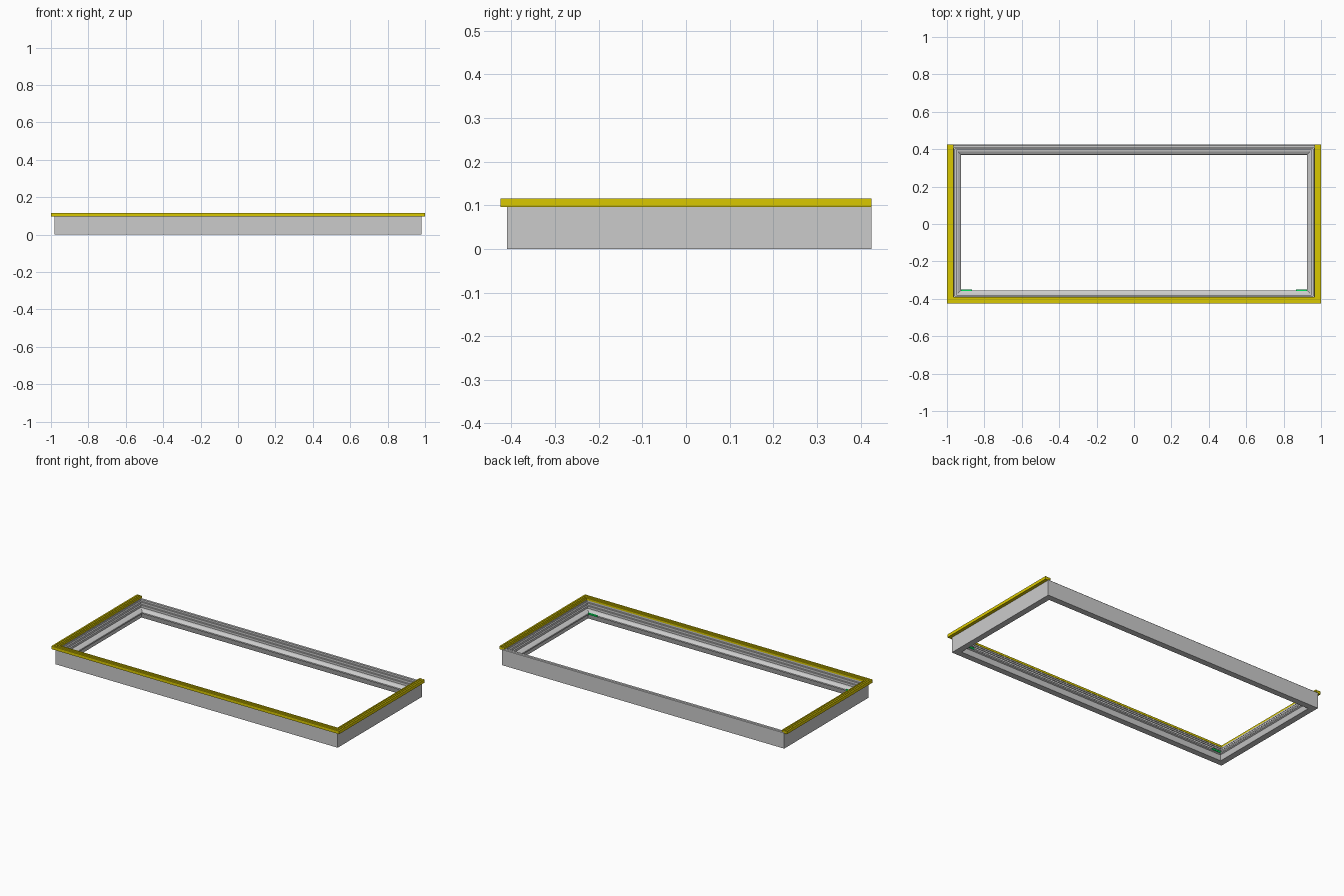
import bpy, bmesh

if "Cube" in bpy.data.objects:
    bpy.data.objects.remove(bpy.data.objects["Cube"])


def material(name, rgb):
    m = bpy.data.materials.new(name)
    m.diffuse_color = (*rgb, 1)
    m.use_nodes = True
    m.node_tree.nodes["Principled BSDF"].inputs["Base Color"].default_value = m.diffuse_color
    return m


def sweep(name, profile, hx, y0, y1, closed, mat=None):
    """Mitred sweep of an (inset, z) profile round a rectangle; open = no back rail."""
    bm = bmesh.new()
    rings = []
    for sx, back in ((-1, True), (-1, False), (1, False), (1, True)):
        ring = []
        for d, z in profile:
            y = (y1 - (d if closed else 0)) if back else y0 + d
            ring.append(bm.verts.new((sx * (hx - d), y, z)))
        rings.append(ring)
    n = len(profile)
    for i in range(4 if closed else 3):
        a, b = rings[i], rings[(i + 1) % 4]
        for j in range(n):
            k = (j + 1) % n
            bm.faces.new((a[j], a[k], b[k], b[j]))
    if not closed:
        bm.faces.new(rings[0])
        bm.faces.new(rings[-1])
    finish(bm, name, mat)


def finish(bm, name, mat):
    bmesh.ops.recalc_face_normals(bm, faces=bm.faces)
    me = bpy.data.meshes.new(name)
    bm.to_mesh(me)
    bm.free()
    if mat:
        me.materials.append(mat)
    bpy.context.collection.objects.link(bpy.data.objects.new(name, me))


def box(name, lo, hi, mat):
    bm = bmesh.new()
    bmesh.ops.create_cube(bm, size=1)
    for v in bm.verts:
        v.co = [(l + h) / 2 + c * (h - l) for l, h, c in zip(lo, hi, v.co)]
    finish(bm, name, mat)


yellow = material("yellow", (0.70, 0.58, 0.0))
green = material("green", (0.0, 0.8, 0.1))

# grey frame: flat outer wall, stepped and grooved inside, sloped lower lip
frame_profile = [
    (0, 0), (0, 0.098), (0.004, 0.102), (0.018, 0.102), (0.018, 0.094),
    (0.014, 0.094), (0.014, 0.088), (0.024, 0.088), (0.024, 0.078),
    (0.020, 0.078), (0.020, 0.072), (0.030, 0.072), (0.030, 0.062),
    (0.026, 0.062), (0.026, 0.056), (0.038, 0.054), (0.052, 0.046),
    (0.055, 0.042), (0.055, 0.034), (0.047, 0.030), (0.040, 0.004),
    (0.038, 0)]
sweep("frame", frame_profile, 0.98, -0.41, 0.425, True)

# yellow trim on the front and both sides, with two shallow grooves on top
trim_profile = [
    (0, 0.096), (0, 0.115), (0.010, 0.115), (0.010, 0.111), (0.014, 0.111),
    (0.014, 0.115), (0.023, 0.115), (0.023, 0.111), (0.027, 0.111),
    (0.027, 0.115), (0.035, 0.115), (0.035, 0.102), (0.022, 0.102),
    (0.022, 0.096)]
sweep("trim", trim_profile, 1.0, -0.425, 0.425, False, yellow)

# small green blocks in the front corners of the opening
for side, s in (("left", -1), ("right", 1)):
    xs = sorted((s * 0.926, s * 0.865))
    box(f"corner_block_{side}", (xs[0], -0.36, 0.036), (xs[1], -0.351, 0.046), green)
